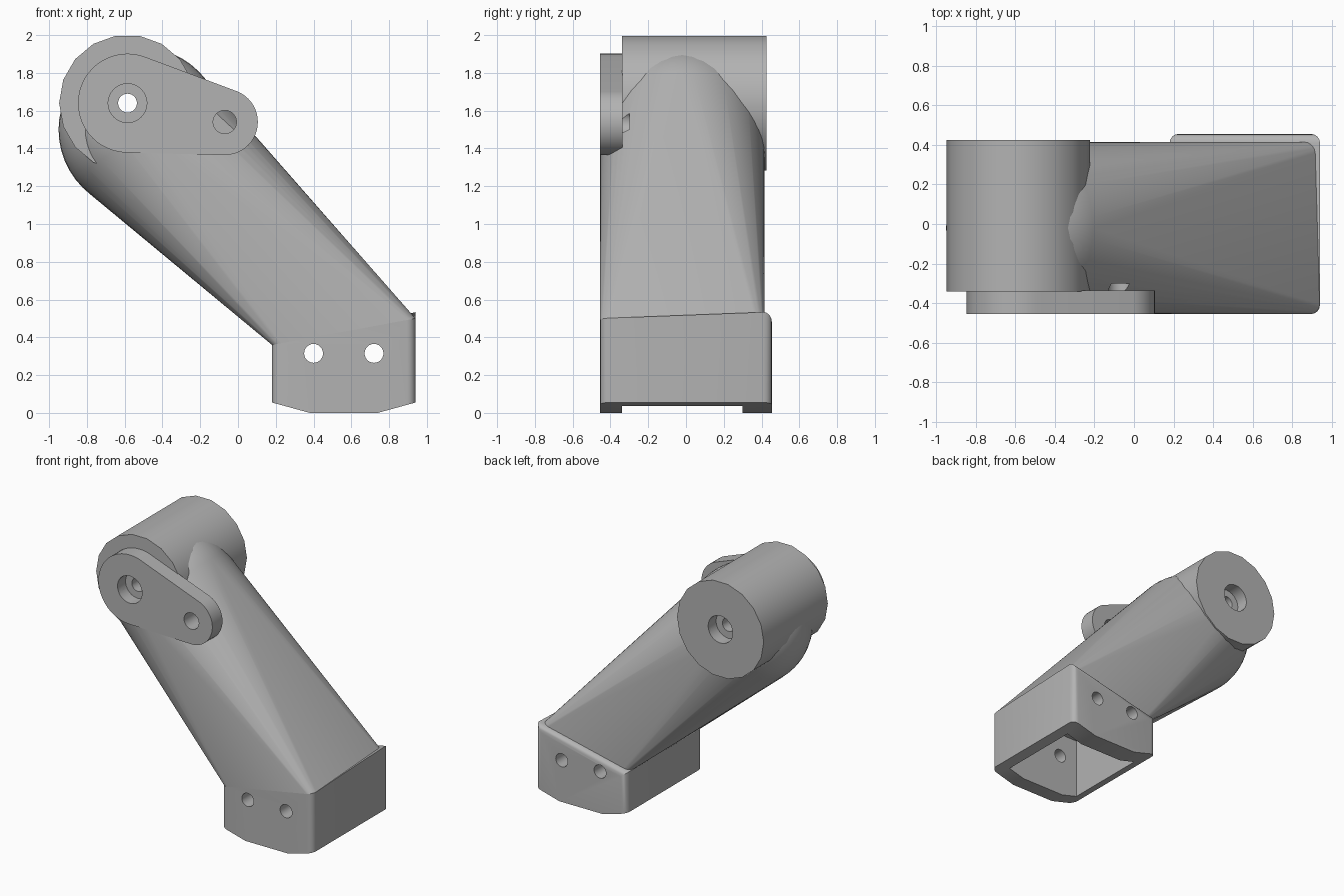
import bpy, bmesh
from math import sin, cos, pi, radians
from mathutils import Vector

cube = bpy.data.objects.get("Cube")
if cube:
    bpy.data.objects.remove(cube)

grey = bpy.data.materials.new("plain grey")
grey.use_nodes = True
grey.diffuse_color = (0.45, 0.45, 0.45, 1)
grey.node_tree.nodes["Principled BSDF"].inputs["Base Color"].default_value = grey.diffuse_color

HUB = (-0.585, 1.64)       # pivot axis, x and z
PIN = (-0.07, 1.54)        # crank pin hole
BOLTS = [(0.40, 0.315), (0.72, 0.315)]
FRONT, BACK = -0.455, 0.455


def circle(centre, r, n):
    return [(centre[0] + r * cos(2 * pi * i / n), centre[1] + r * sin(2 * pi * i / n))
            for i in range(n)]


def prism_points(outline, y0, y1):
    return [Vector((x, y, z)) for y in (y0, y1) for x, z in outline]


def hull(name, points, bevel_rule=None, bevel=0.05):
    """Closed convex solid around the points, with optional rounded edges."""
    bm = bmesh.new()
    for p in points:
        bm.verts.new(p)
    res = bmesh.ops.convex_hull(bm, input=bm.verts[:])
    loose = {v for v in res["geom_interior"] + res["geom_unused"]
             if isinstance(v, bmesh.types.BMVert)}
    bmesh.ops.delete(bm, geom=list(loose), context='VERTS')
    bmesh.ops.dissolve_limit(bm, angle_limit=radians(0.5), verts=bm.verts[:], edges=bm.edges[:])
    if bevel_rule:
        edges = [e for e in bm.edges if bevel_rule(e.verts[0].co, e.verts[1].co)]
        bmesh.ops.bevel(bm, geom=edges, offset=bevel, segments=4, profile=0.5,
                        affect='EDGES', clamp_overlap=True)
    bmesh.ops.recalc_face_normals(bm, faces=bm.faces[:])
    me = bpy.data.meshes.new(name)
    bm.to_mesh(me)
    bm.free()
    ob = bpy.data.objects.new(name, me)
    bpy.context.collection.objects.link(ob)
    me.materials.append(grey)
    return ob


def drill(name, centre, r, y0, y1):
    return hull(name, prism_points(circle(centre, r, 24), y0, y1))


def cut(target, cutters):
    bpy.ops.object.select_all(action='DESELECT')
    bpy.context.view_layer.objects.active = target
    target.select_set(True)
    for c in cutters:
        mod = target.modifiers.new("cut", 'BOOLEAN')
        mod.operation = 'DIFFERENCE'
        mod.solver = 'EXACT'
        mod.object = c
        bpy.ops.object.modifier_apply(modifier=mod.name)
    bpy.ops.object.shade_smooth_by_angle(angle=radians(30))


# pivot hub
hub = hull("pivot_hub", prism_points(circle(HUB, 0.362, 18), -0.34, 0.425))

# crank plate: two discs joined by straight sides
crank = hull("crank_plate", prism_points(circle(HUB, 0.262, 48) + circle(PIN, 0.175, 48),
                                         FRONT - 0.001, -0.335))

# socket block with shaped lower edge and sloping top, taller at the back
profile = [(0.18, 0.055), (0.38, 0), (0.74, 0), (0.94, 0.055), (0.94, 0.5), (0.18, 0.36)]
block_points = prism_points(profile, FRONT, BACK)
block_points[-2].z += 0.035


def block_round(a, b):
    upright = abs(a.x - b.x) + abs(a.y - b.y) < 0.01
    back_top = min(a.z, b.z) > 0.3 and min(a.y, b.y) > 0.4
    return upright or back_top


block = hull("socket_block", block_points, block_round, 0.045)

# arm: tapers from the block's sloping top into a ball behind the hub
mid, half, rad = -0.02, 0.435, 0.05
ball = Vector((-0.515, mid, 1.5))
arm_points = []
for i in range(1, 24):
    ring = half * sin(pi * i / 24)
    arm_points += [Vector((x, mid - half * cos(pi * i / 24), z))
                   for x, z in circle((ball.x, ball.z), ring, 48)]
arm_points += [ball + Vector((0, s * half, 0)) for s in (-1, 1)]
for sx in (-1, 1):
    for sy in (-1, 1):
        for k in range(5):
            a = k * pi / 8
            x = 0.56 + sx * (0.38 - rad + rad * cos(a))
            y = mid + sy * (half - rad + rad * sin(a))
            arm_points.append(Vector((x, y, 0.36 + (x - 0.18) * 0.184)))
arm = hull("arm", arm_points)

# holes and the socket hollow
bolt_holes = [drill("bolt_hole", c, 0.05, -0.6, 0.6) for c in BOLTS]
axle = drill("axle_hole", HUB, 0.05, -0.6, 0.6)
bore_front = drill("front_counterbore", HUB, 0.103, -0.6, -0.36)
bore_back = drill("back_counterbore", HUB, 0.103, 0.33, 0.6)
pin_hole = drill("pin_hole", PIN, 0.062, -0.6, -0.3)
hollow = hull("socket_hollow", prism_points([(0.25, -0.1), (0.87, -0.1), (0.87, 0.49), (0.25, 0.49)],
                                            -0.34, 0.30))

cut(hub, [axle, bore_back])
cut(crank, [axle, bore_front, pin_hole])
cut(arm, [axle, bore_front, bore_back, pin_hole, hollow])
cut(block, [hollow] + bolt_holes)

for c in bolt_holes + [axle, bore_front, bore_back, pin_hole, hollow]:
    bpy.data.objects.remove(c)
